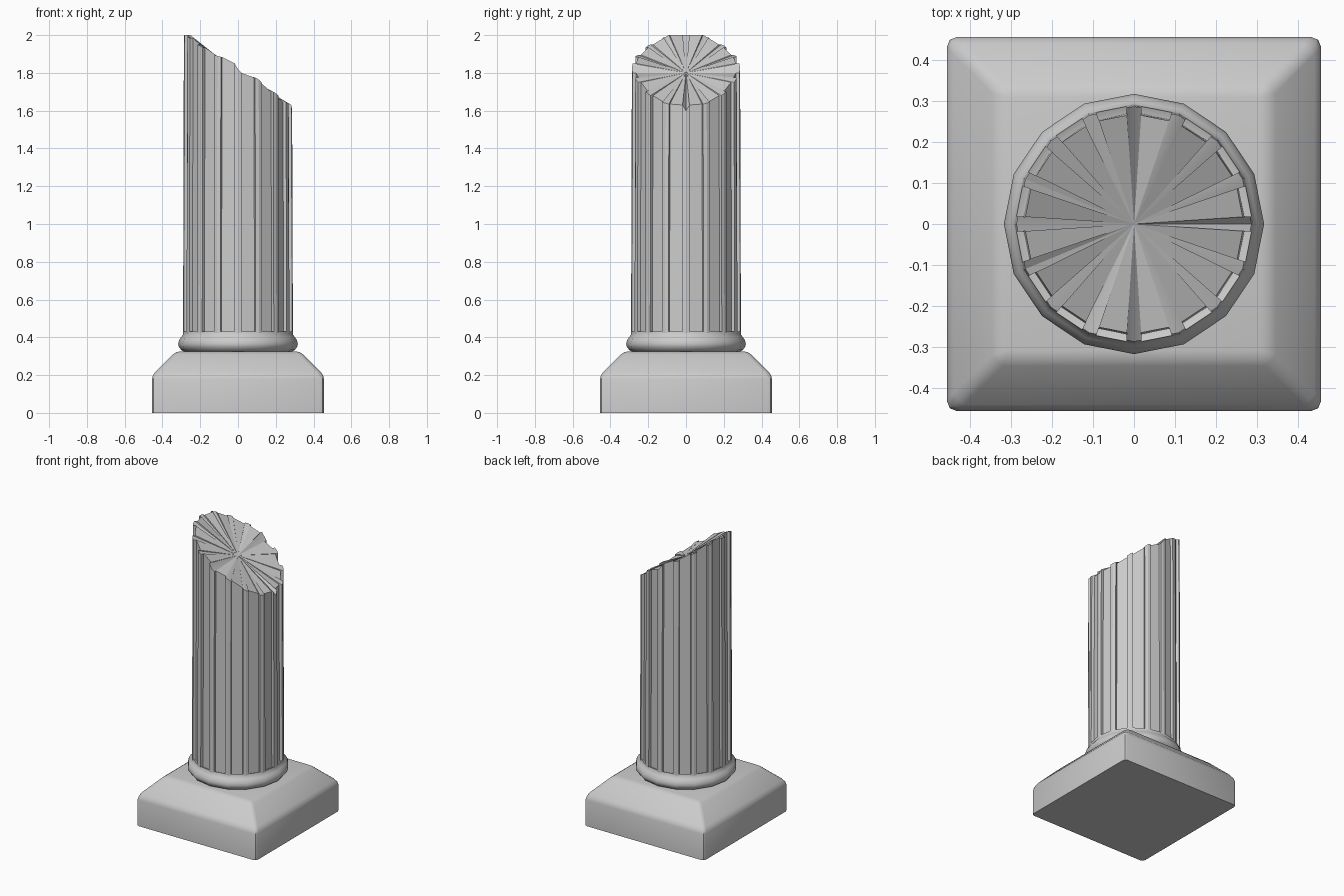
import bpy, bmesh
from math import sin, cos, pi, radians

if "Cube" in bpy.data.objects:
    bpy.data.objects.remove(bpy.data.objects["Cube"])

N = 16


def finish(name, bm, angle):
    bmesh.ops.recalc_face_normals(bm, faces=bm.faces)
    me = bpy.data.meshes.new(name)
    bm.to_mesh(me)
    bm.free()
    ob = bpy.data.objects.new(name, me)
    bpy.context.collection.objects.link(ob)
    bpy.ops.object.select_all(action='DESELECT')
    ob.select_set(True)
    bpy.context.view_layer.objects.active = ob
    bpy.ops.object.shade_smooth_by_angle(angle=radians(angle))
    return ob


def bridge(bm, a, b):
    n = len(a)
    for i in range(n):
        j = (i + 1) % n
        bm.faces.new((a[i], a[j], b[j], b[i]))


def loft(bm, profile, angles):
    """Stack closed rings (radius, z) and cap both ends."""
    rings = [[bm.verts.new((r * cos(a), r * sin(a), z)) for a in angles]
             for r, z in profile]
    for a, b in zip(rings, rings[1:]):
        bridge(bm, a, b)
    bm.faces.new(rings[0])
    bm.faces.new(rings[-1])


# square plinth with sloped shoulders and softened edges
bm = bmesh.new()
loft(bm, [(h * 2 ** 0.5, z) for h, z in ((0.455, 0), (0.455, 0.2), (0.33, 0.325))],
     [pi / 4 + i * pi / 2 for i in range(4)])
edges = [e for e in bm.edges if max(v.co.z for v in e.verts) > 0.01]
bmesh.ops.bevel(bm, geom=edges, offset=0.022, segments=2, profile=0.5,
                affect='EDGES', clamp_overlap=True)
finish("plinth", bm, 40)

# rounded collar under the shaft
bm = bmesh.new()
loft(bm, [(0.28, 0.322), (0.301, 0.333), (0.313, 0.35), (0.317, 0.365),
          (0.312, 0.384), (0.301, 0.402), (0.292, 0.412), (0.290, 0.432), (0.272, 0.424)],
     [2 * pi * i / N for i in range(N)])
finish("collar", bm, 40)

# fluted shaft with a jagged, slanted break
panel_z = [(1.63, 1.635), (1.645, 1.68), (1.70, 1.75), (1.775, 1.80),
           (1.85, 1.885), (1.895, 1.935), (1.95, 1.985), (2.0, 2.0)]
rib_z = [1.60, 1.64, 1.69, 1.765, 1.82, 1.89, 1.945, 1.99, 2.0]
bm = bmesh.new()
bottom, top = [], []
R, INSET, RIB = 0.288, 0.018, 0.17
for i in range(N):
    a0, a1 = 2 * pi * i / N, 2 * pi * (i + 1) / N
    mid = (a0 + a1) / 2
    k = min(i, N - i)
    z0, z1 = panel_z[i] if i < 8 else panel_z[15 - i][::-1]
    for t, inset, z in ((0, 0, rib_z[k]), (RIB, 0, z0), (RIB + 0.02, INSET, z0),
                        (1 - RIB - 0.02, INSET, z1), (1 - RIB, 0, z1)):
        x = R * (cos(a0) * (1 - t) + cos(a1) * t) - inset * cos(mid)
        y = R * (sin(a0) * (1 - t) + sin(a1) * t) - inset * sin(mid)
        bottom.append(bm.verts.new((x * 1.01, y * 1.01, 0.40)))
        top.append(bm.verts.new((x * 0.995, y * 0.995, z)))
bridge(bm, bottom, top)
bm.faces.new(bottom)
centre = bm.verts.new((0, 0, 1.80))
for i in range(len(top)):
    bm.faces.new((top[i], top[(i + 1) % len(top)], centre))
finish("broken_shaft", bm, 20)
